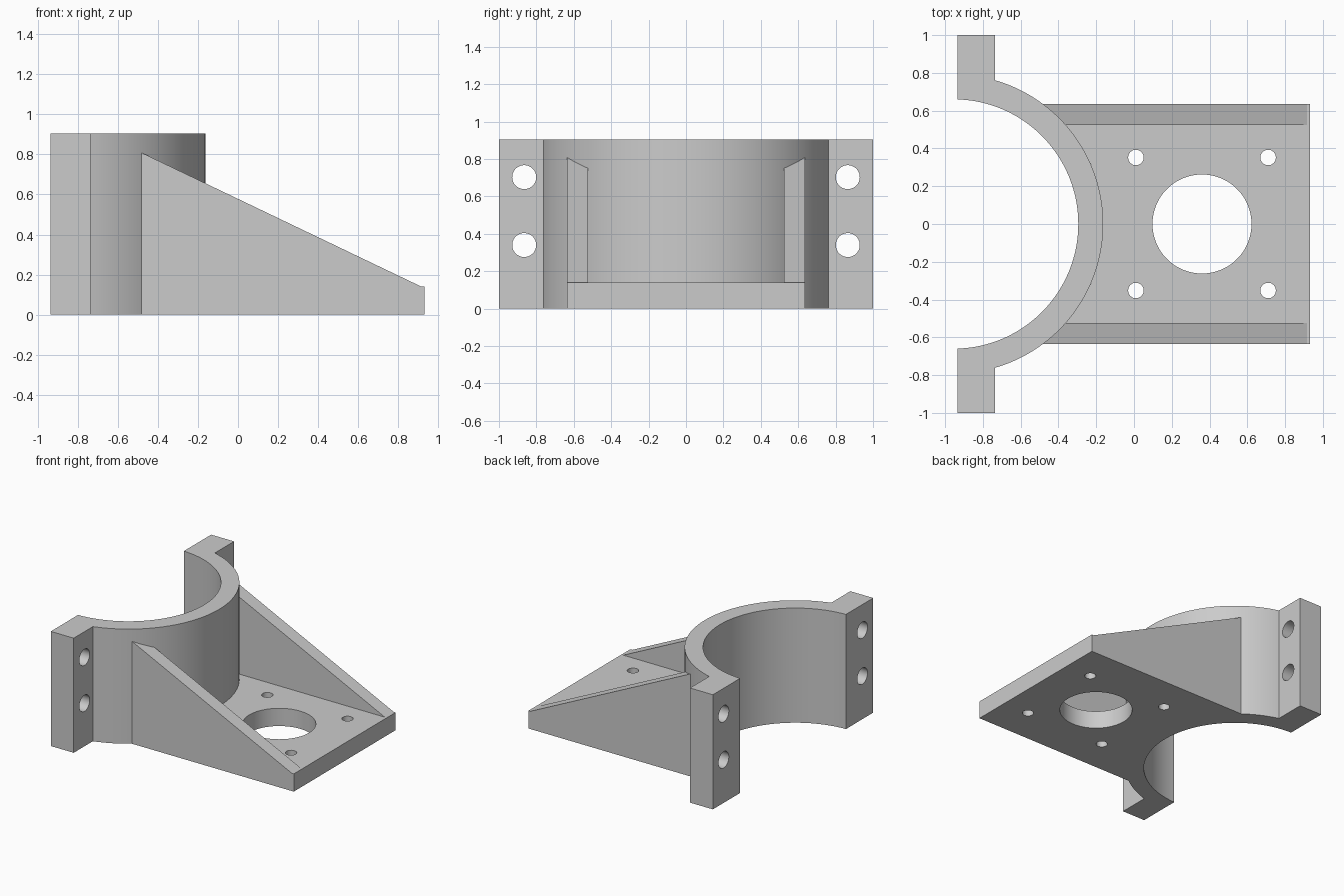
import bpy, bmesh
from math import acos, asin, cos, sin
from mathutils import Matrix, Vector

cube = bpy.data.objects.get("Cube")
if cube:
    bpy.data.objects.remove(cube, do_unlink=True)

CX, BORE, OUTER = -0.955, 0.66, 0.792      # collar axis and radii
BACK, STEP, FRONT = -0.935, -0.735, 0.932  # x limits
HEIGHT, PLATE, HALF, RIB_IN = 0.905, 0.14, 0.635, 0.525

grey = bpy.data.materials.new("light grey")
grey.use_nodes = True
grey.diffuse_color = (0.6, 0.6, 0.6, 1)
grey.node_tree.nodes["Principled BSDF"].inputs["Base Color"].default_value = grey.diffuse_color


def arc(radius, start, end, n=96):
    angles = [start + (end - start) * i / n for i in range(n + 1)]
    return [(CX + radius * cos(a), radius * sin(a)) for a in angles]


def finish_mesh(name, bm):
    bmesh.ops.recalc_face_normals(bm, faces=bm.faces)
    mesh = bpy.data.meshes.new(name)
    bm.to_mesh(mesh)
    bm.free()
    mesh.materials.append(grey)
    obj = bpy.data.objects.new(name, mesh)
    bpy.context.collection.objects.link(obj)
    return obj


def prism(name, points, offset):
    """Extrude a closed 3D outline along an offset."""
    bm = bmesh.new()
    face = bm.faces.new([bm.verts.new(p) for p in points])
    new = bmesh.ops.extrude_face_region(bm, geom=[face])["geom"]
    verts = [v for v in new if isinstance(v, bmesh.types.BMVert)]
    bmesh.ops.translate(bm, verts=verts, vec=Vector(offset))
    return finish_mesh(name, bm)


def cylinder(centre, radius, depth, axis="Z", segments=64):
    bm = bmesh.new()
    turn = Matrix.Rotation(asin(1), 4, "Y") if axis == "X" else Matrix()
    bmesh.ops.create_cone(bm, cap_ends=True, segments=segments, radius1=radius,
                          radius2=radius, depth=depth,
                          matrix=Matrix.Translation(centre) @ turn)
    obj = finish_mesh("cutter", bm)
    obj.hide_render = True
    return obj


def finish(obj, cutters):
    """Cut the holes, then smooth the round walls."""
    bpy.ops.object.select_all(action="DESELECT")
    obj.select_set(True)
    bpy.context.view_layer.objects.active = obj
    for cutter in cutters:
        mod = obj.modifiers.new("cut", "BOOLEAN")
        mod.operation = "DIFFERENCE"
        mod.solver = "EXACT"
        mod.object = cutter
        bpy.ops.object.modifier_apply(modifier=mod.name)
        bpy.data.objects.remove(cutter, do_unlink=True)
    bpy.ops.object.shade_smooth_by_angle()


# Half-round collar with a bolt flange at each end
inner = acos((BACK - CX) / BORE)
outer = acos((STEP - CX) / OUTER)
outline = (arc(BORE, inner, -inner) + [(BACK, -1), (STEP, -1)]
           + arc(OUTER, -outer, outer) + [(STEP, 1), (BACK, 1)])
collar = prism("clamp_collar", [(x, y, 0) for x, y in outline], (0, 0, HEIGHT))
finish(collar, [cylinder((BACK + 0.1, side * 0.865, z), 0.064, 0.6, "X")
                for side in (-1, 1) for z in (0.34, 0.703)])

# Base plate with a large opening and four screw holes
edge = asin(HALF / OUTER)
outline = arc(OUTER, -edge, edge) + [(FRONT, HALF), (FRONT, -HALF)]
plate = prism("base_plate", [(x, y, 0) for x, y in outline], (0, 0, PLATE))
holes = [cylinder((0.36, 0, PLATE / 2), 0.262, 0.5, segments=128)]
holes += [cylinder((x, y, PLATE / 2), 0.041, 0.5)
          for x in (0.01, 0.71) for y in (-0.352, 0.352)]
finish(plate, holes)

# Sloping side ribs, trimmed to the collar
for name, side in (("left_rib", 1), ("right_rib", -1)):
    y = -HALF if name == "left_rib" else RIB_IN
    profile = [(-0.6, y, PLATE), (0.915, y, PLATE), (-0.6, y, 0.865)]
    rib = prism(name, profile, (0, HALF - RIB_IN, 0))
    finish(rib, [cylinder((CX, 0, 0.5), OUTER - 0.002, 2, segments=256)])
